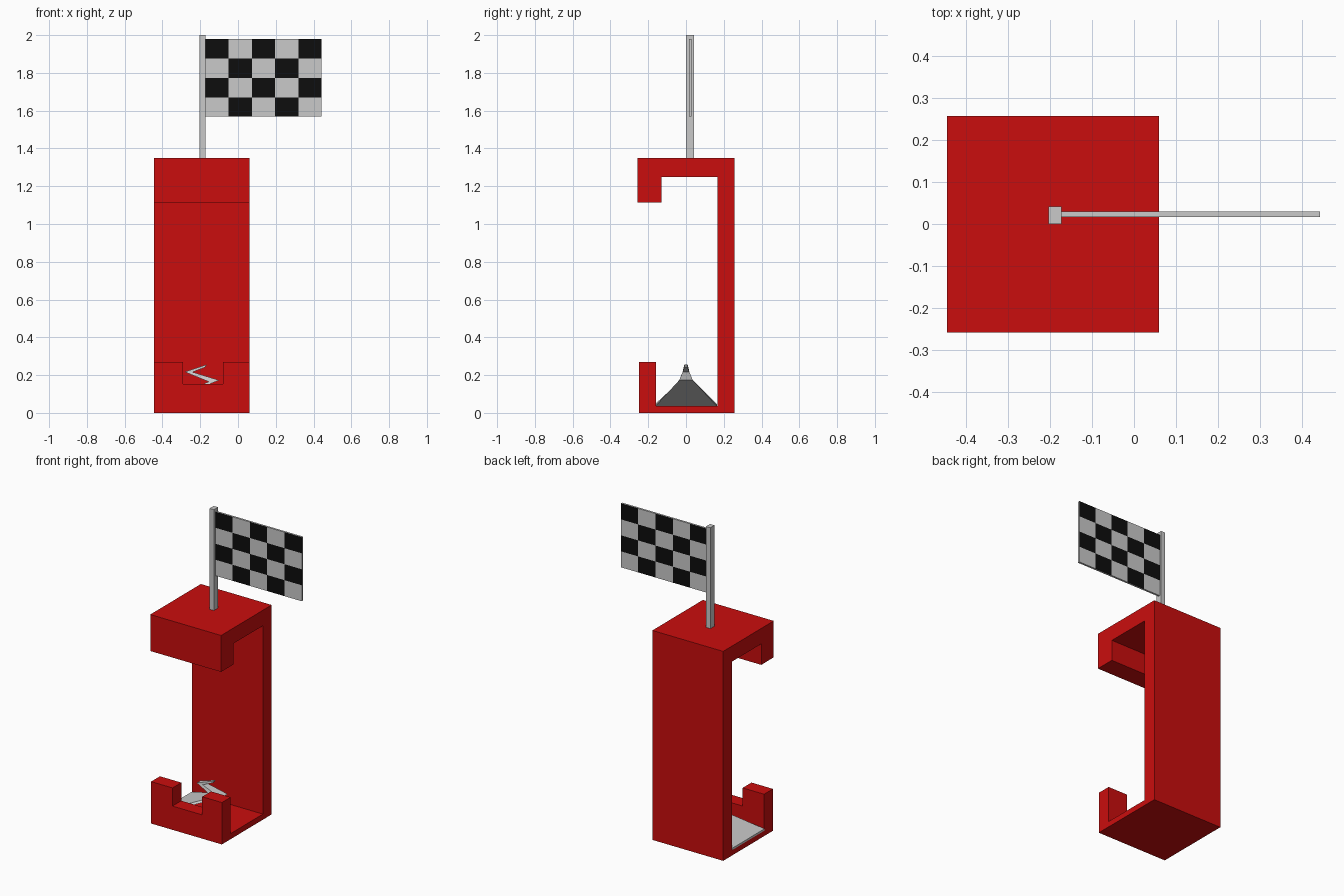
import bpy, bmesh

if "Cube" in bpy.data.objects:
    bpy.data.objects.remove(bpy.data.objects["Cube"])


def material(name, rgb):
    m = bpy.data.materials.new(name)
    m.diffuse_color = (*rgb, 1.0)
    m.use_nodes = True
    m.node_tree.nodes["Principled BSDF"].inputs["Base Color"].default_value = m.diffuse_color
    return m


RED = material("red", (0.59, 0.004, 0.004))
GREY = material("light_grey", (0.59, 0.59, 0.59))
BLACK = material("black", (0.004, 0.004, 0.004))


def finish(bm, name, *mats):
    bmesh.ops.recalc_face_normals(bm, faces=bm.faces[:])
    mesh = bpy.data.meshes.new(name)
    bm.to_mesh(mesh)
    bm.free()
    for m in mats:
        mesh.materials.append(m)
    obj = bpy.data.objects.new(name, mesh)
    bpy.context.collection.objects.link(obj)
    return obj


def extrude_profile(name, points, vec, mat):
    """Closed outline of 3D points pushed along vec."""
    bm = bmesh.new()
    face = bm.faces.new([bm.verts.new(p) for p in points])
    geo = bmesh.ops.extrude_face_region(bm, geom=[face])["geom"]
    bmesh.ops.translate(bm, vec=vec, verts=[v for v in geo if isinstance(v, bmesh.types.BMVert)])
    return finish(bm, name, mat)


X0, X1 = -0.445, 0.06

# Hooked frame: floor, back wall, roof and hanging front lip
side = [(-0.16, 0), (0.257, 0), (0.257, 1.35), (-0.258, 1.35), (-0.258, 1.115),
        (-0.131, 1.115), (-0.131, 1.25), (0.168, 1.25), (0.168, 0.036), (-0.16, 0.036)]
extrude_profile("frame", [(X0, y, z) for y, z in side], (X1 - X0, 0, 0), RED)

# Notched lower front lip
lip = [(X0, 0), (X1, 0), (X1, 0.27), (-0.08, 0.27), (-0.08, 0.153),
       (-0.292, 0.153), (-0.292, 0.27), (X0, 0.27)]
extrude_profile("front_lip", [(x, -0.25, z) for x, z in lip], (0, 0.09, 0), RED)

# Folded, tapering strip: (upper side xz, lower side xz, half width)
stations = [((-0.445, 0.046), (-0.445, 0.034), 0.164),
            ((-0.155, 0.165), (-0.10, 0.173), 0.036),
            ((-0.282, 0.217), (-0.24, 0.216), 0.018),
            ((-0.165, 0.256), (-0.175, 0.241), 0.009)]
bm = bmesh.new()
rings = []
for a, b, w in stations:
    rings.append([bm.verts.new((p[0], y, p[1])) for p, y in ((a, -w), (a, w), (b, w), (b, -w))])
for r, s in zip(rings, rings[1:]):
    for i in range(4):
        j = (i + 1) % 4
        bm.faces.new((r[i], r[j], s[j], s[i]))
bm.faces.new(rings[0])
bm.faces.new(rings[-1])
finish(bm, "folded_strip", GREY)

# Square flag pole
pole = [(-0.203, 0.0), (-0.172, 0.0), (-0.172, 0.042), (-0.203, 0.042)]
extrude_profile("flag_pole", [(x, y, 1.34) for x, y in pole], (0, 0, 0.66), GREY)

# Chequered flag: grid of cells extruded, black squares by row and column parity
COLS, ROWS = 5, 4
FX, FZ, FW, FH = -0.173, 1.568, 0.616, 0.412
bm = bmesh.new()
grid = [[bm.verts.new((FX + FW * c / COLS, 0.017, FZ + FH * r / ROWS))
         for c in range(COLS + 1)] for r in range(ROWS + 1)]
cells = [bm.faces.new((grid[r][c], grid[r][c + 1], grid[r + 1][c + 1], grid[r + 1][c]))
         for r in range(ROWS) for c in range(COLS)]
geo = bmesh.ops.extrude_face_region(bm, geom=cells, use_keep_orig=True)["geom"]
bmesh.ops.translate(bm, vec=(0, 0.013, 0), verts=[v for v in geo if isinstance(v, bmesh.types.BMVert)])
bm.normal_update()
for f in bm.faces:
    if abs(f.normal.y) > 0.9:
        p = f.calc_center_median()
        c = int((p.x - FX) / FW * COLS)
        r = int((p.z - FZ) / FH * ROWS)
        f.material_index = (r + c) % 2
finish(bm, "chequered_flag", GREY, BLACK)
